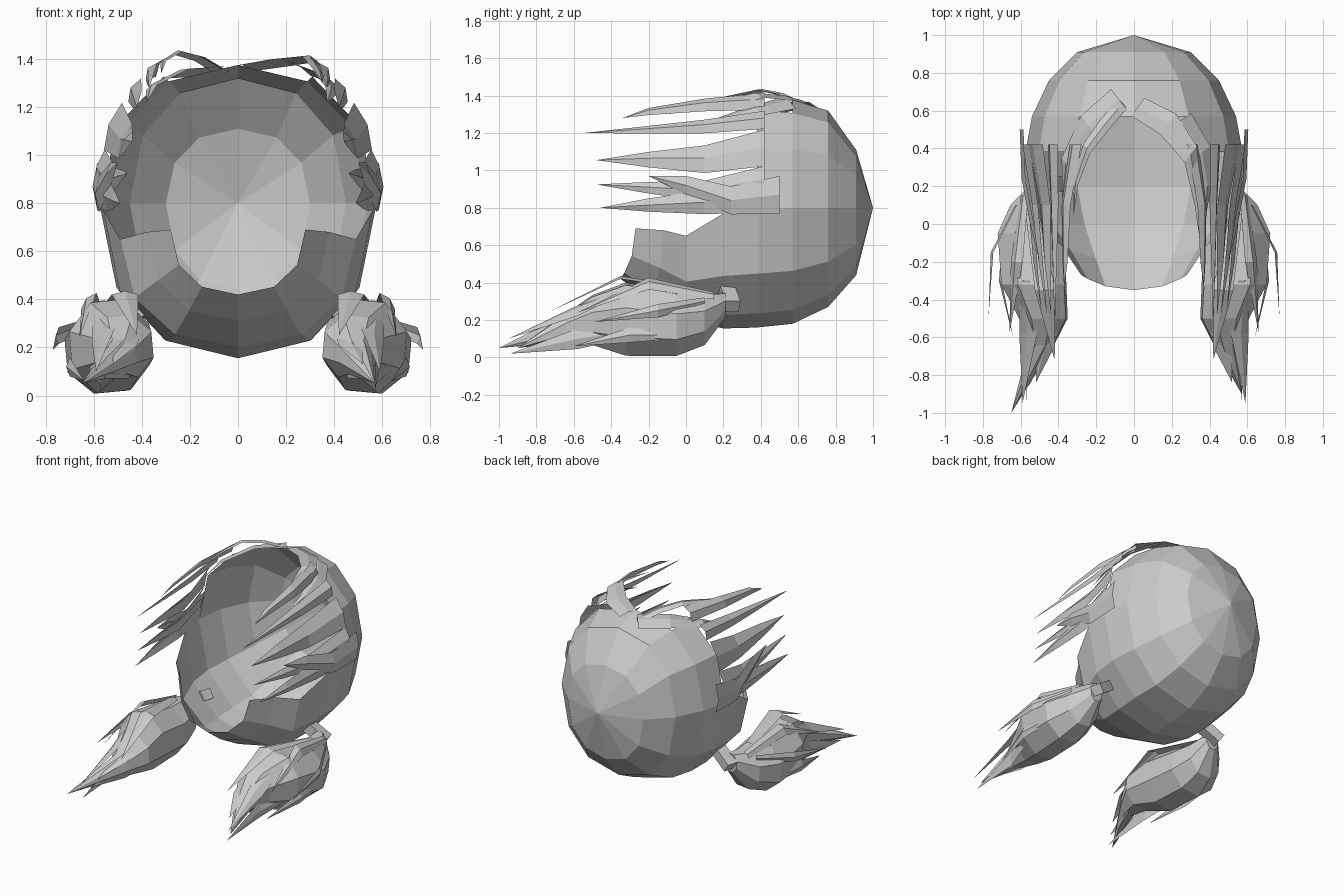
import bpy, bmesh
from math import sin, cos, pi, copysign
from mathutils import Vector

def finish(bm, name):
    me = bpy.data.meshes.new(name)
    bmesh.ops.remove_doubles(bm, verts=bm.verts, dist=0.0005)
    loose = [v for v in bm.verts if not v.link_faces]
    bmesh.ops.delete(bm, geom=loose, context='VERTS')
    bmesh.ops.recalc_face_normals(bm, faces=bm.faces)
    bm.to_mesh(me)
    bm.free()
    ob = bpy.data.objects.new(name, me)
    bpy.context.collection.objects.link(ob)
    return ob

def lock(bm, pts, widths, across, out, bulge=0.02):
    """Pointed strand: three points across with a raised ridge, ending in a tip."""
    a, o = Vector(across).normalized(), Vector(out).normalized()
    rows = []
    for p, w in zip(pts[:-1], widths):
        p = Vector(p)
        rows.append([bm.verts.new(q) for q in
                     (p - a * w / 2, p + o * bulge * min(1, w / 0.08), p + a * w / 2)])
    for r, s in zip(rows, rows[1:]):
        for i in (0, 1):
            bm.faces.new((r[i], r[i + 1], s[i + 1], s[i]))
    tip = bm.verts.new(pts[-1])
    for i in (0, 1):
        bm.faces.new((rows[-1][i], rows[-1][i + 1], tip))

# Hair cap: rings along y as (y, half width, back z, front z, widest z, covered sectors)
RINGS = [(0.91, 0.30, 0.44, 1.11, 0.80, 6), (0.76, 0.45, 0.27, 1.32, 0.80, 6),
         (0.57, 0.54, 0.18, 1.375, 0.80, 6), (0.38, 0.575, 0.16, 1.40, 0.79, 5),
         (0.20, 0.56, 0.155, 1.40, 0.77, 3), (0.0, 0.49, 0.20, 1.3, 0.65, 3),
         (-0.2, 0.38, 0.31, 1.2, 0.68, 3), (-0.35, 0.28, 0.42, 1.1, 0.69, 3)]

def cap_point(ring, k):
    y, w, zb, zf, zc, n = ring
    t = k * pi / 6
    s, c = sin(t), cos(t)
    x = copysign(abs(s) ** 0.9, s) * w
    h = abs(c) ** 0.88
    z = zc - (zc - zb) * h if c > 0 else zc + (zf - zc) * h
    if y < -0.1:
        y += 0.08 * s * s
    return Vector((x, y, z))

bm = bmesh.new()
grid = [[bm.verts.new(cap_point(r, k)) for k in range(-6, 6)] for r in RINGS]
pole = bm.verts.new((0, 1.0, 0.80))
for i in range(12):
    bm.faces.new((pole, grid[0][i], grid[0][(i + 1) % 12]))
for j in range(1, len(RINGS)):
    n = RINGS[j][5]
    for i in range(6 - n, 6 + n):
        bm.faces.new((grid[j - 1][i], grid[j - 1][(i + 1) % 12],
                      grid[j][(i + 1) % 12], grid[j][i]))
finish(bm, "hair_cap")

# Side locks: (root x, z), (middle x, z), tip, root width
SIDE = [((0.57, 0.86), (0.54, 0.83), (0.49, -0.46, 0.80), 0.17),
        ((0.57, 0.95), (0.52, 0.89), (0.46, -0.48, 0.925), 0.15),
        ((0.52, 1.12), (0.47, 1.06), (0.44, -0.48, 1.055), 0.21),
        ((0.43, 1.27), (0.42, 1.235), (0.42, -0.55, 1.20), 0.11),
        ((0.31, 1.37), (0.36, 1.35), (0.37, -0.34, 1.28), 0.11)]
bm = bmesh.new()
for s in (1, -1):
    for i, (r, m, tip, w) in enumerate(SIDE):
        lean = -0.06 - 0.16 * i          # upper locks lie flatter against the cap
        mid2 = ((m[0] + tip[0]) / 2, -0.2, (m[1] + tip[2]) / 2)
        pts = [(r[0], 0.42, r[1]), (m[0], 0.10, m[1]), mid2, tip]
        lock(bm, [(s * x, y, z) for x, y, z in pts], [w, w * 0.75, w * 0.42],
             (s * lean, 0, 1), (s, 0, 0.2 * i), 0.02)
    # Wide lower sheet joining the locks to the cap
    lock(bm, [(s * x, y, z) for x, y, z in
              ((0.585, 0.5, 0.87), (0.575, 0.24, 0.84), (0.53, 0.0, 0.92), (0.50, -0.2, 0.97))],
         [0.2, 0.15, 0.1], (0, 0, 1), (s, 0, 0), 0.02)
finish(bm, "side_locks")

# Fringe strands sweeping from the parting to either side
FRINGE = [([(0.02, 0.62, 1.36), (0.18, 0.53, 1.385), (0.30, 0.37, 1.40), (0.34, 0.12, 1.34),
            (0.35, -0.1, 1.30)], [0.12, 0.14, 0.11, 0.06], (0.6, 0.8, -0.2)),
          ([(-0.06, 0.64, 1.34), (-0.16, 0.52, 1.40), (-0.25, 0.40, 1.425), (-0.31, 0.22, 1.39),
            (-0.32, 0.04, 1.34)], [0.07, 0.07, 0.06, 0.04], (-0.6, 0.7, -0.2)),
          ([(-0.08, 0.66, 1.35), (-0.24, 0.52, 1.34), (-0.36, 0.32, 1.28), (-0.38, 0.14, 1.22)],
           [0.14, 0.14, 0.08], (-0.6, 0.8, -0.3)),
          ([(0.25, 0.55, 1.36), (0.36, 0.38, 1.32), (0.39, 0.2, 1.27), (0.37, 0.0, 1.22)],
           [0.14, 0.12, 0.07], (0.7, 0.5, -0.4))]
bm = bmesh.new()
for pts, widths, across in FRINGE:
    lock(bm, pts, widths, across, (0, 0, 1), 0.015)
finish(bm, "fringe")

# Pigtails: rings along y as (y, centre x, centre z, radius x, radius z)
TAIL = [(0.21, 0.50, 0.28, 0.05, 0.07), (0.10, 0.53, 0.205, 0.13, 0.145),
        (-0.05, 0.545, 0.18, 0.185, 0.18), (-0.32, 0.53, 0.205, 0.18, 0.205),
        (-0.50, 0.48, 0.20, 0.135, 0.14), (-0.64, 0.49, 0.16, 0.07, 0.08)]
# Loose strands: start, middle, tip, width, across, out
STRANDS = [((0.62, 0.1, 0.30), (0.745, -0.15, 0.25), (0.77, -0.49, 0.19), 0.07, (0, 0, 1), (1, 0, 0)),
           ((0.58, 0.15, 0.33), (0.62, -0.2, 0.395), (0.66, -0.58, 0.24), 0.09, (1, 0, -1), (1, 0, 1)),
           ((0.54, 0.05, 0.36), (0.47, -0.35, 0.42), (0.42, -0.72, 0.25), 0.11, (1, 0, 0), (0, 0, 1)),
           ((0.58, -0.3, 0.38), (0.56, -0.58, 0.25), (0.59, -0.95, 0.10), 0.11, (1, 0, -0.6), (0.5, 0, 1)),
           ((0.64, -0.3, 0.14), (0.57, -0.58, 0.10), (0.57, -0.94, 0.02), 0.11, (0, 0, 1), (1, 0, 0)),
           ((0.42, -0.45, 0.29), (0.47, -0.65, 0.21), (0.52, -0.84, 0.13), 0.10, (1, 0, 0), (0, 0, 1)),
           ((0.40, -0.4, 0.15), (0.46, -0.62, 0.12), (0.56, -0.87, 0.07), 0.10, (0, 0, 1), (-1, 0, 0)),
           ((0.69, -0.1, 0.12), (0.70, -0.3, 0.12), (0.64, -0.6, 0.06), 0.08, (0, 0, 1), (1, 0, 0))]
for s, side in ((1, "right"), (-1, "left")):
    bm = bmesh.new()
    rows = [[bm.verts.new((s * (cx + rx * cos(k * pi / 4 + 0.3)), y,
                           cz + rz * sin(k * pi / 4 + 0.3))) for k in range(8)]
            for y, cx, cz, rx, rz in TAIL]
    for a, b in zip(rows, rows[1:]):
        for k in range(8):
            bm.faces.new((a[k], a[(k + 1) % 8], b[(k + 1) % 8], b[k]))
    bm.faces.new(rows[0])
    tip = bm.verts.new((s * (0.57 if s > 0 else 0.65), -0.90 if s > 0 else -1.0, 0.05))
    for k in range(8):
        bm.faces.new((rows[-1][k], rows[-1][(k + 1) % 8], tip))
    finish(bm, side + "_pigtail")

    bm = bmesh.new()
    for a, m, t, w, ac, o in STRANDS:
        pts = [(s * x, y, z) for x, y, z in (a, m, t)]
        lock(bm, pts, [w * 0.6, w], (s * ac[0], ac[1], ac[2]), (s * o[0], o[1], o[2]), 0.015)
    finish(bm, side + "_pigtail_strands")

    # Short square band tying the pigtail to the cap
    bm = bmesh.new()
    bmesh.ops.create_cube(bm, size=1)
    band = finish(bm, side + "_hair_band")
    band.scale = (0.17, 0.08, 0.07)
    band.location = (s * 0.46, 0.23, 0.32)
    band.rotation_euler = (0, s * 0.6, s * 0.25)
